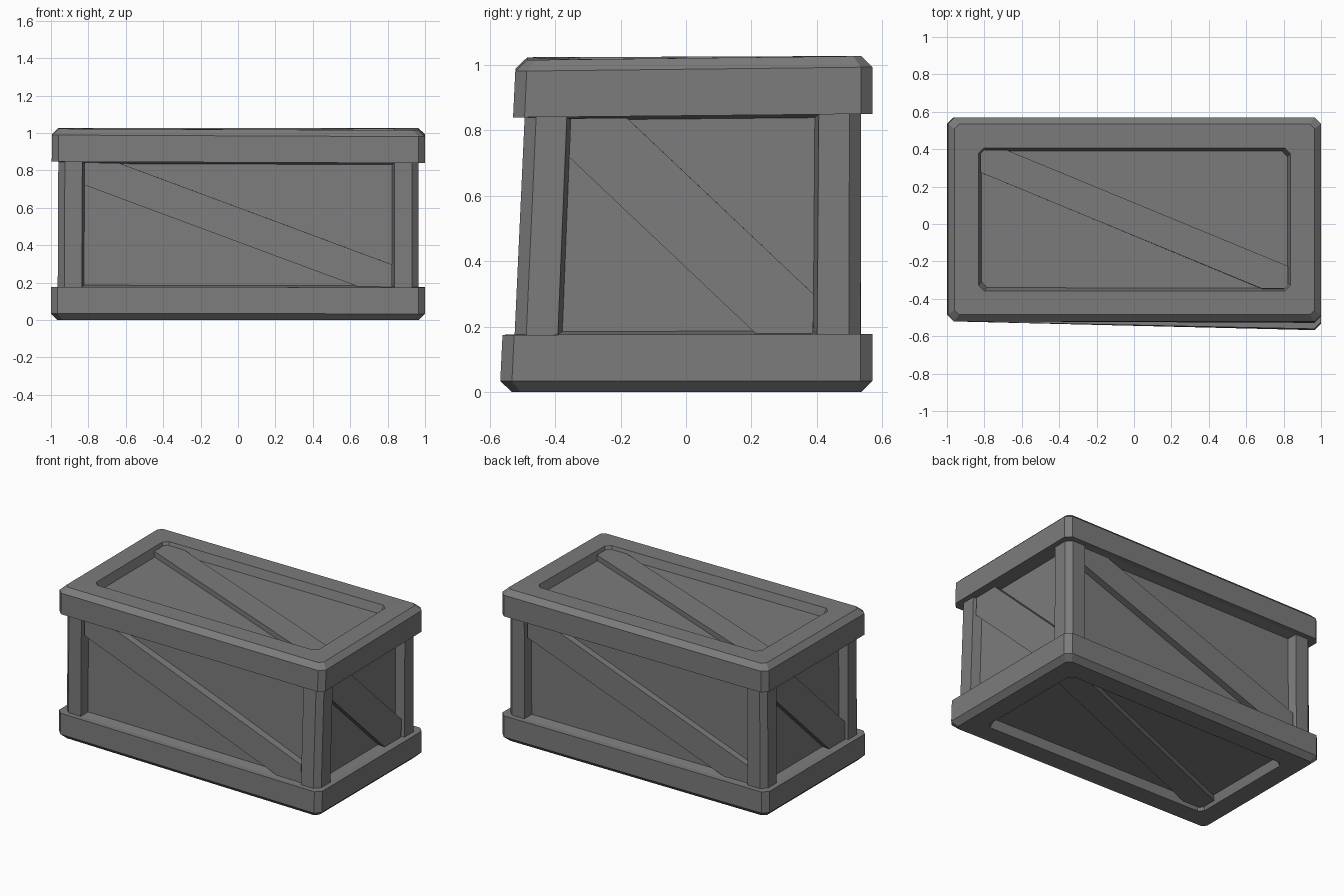
import bpy, bmesh
from mathutils import Vector

cube = bpy.data.objects.get("Cube")
if cube:
    bpy.data.objects.remove(cube)

# One dark grey for the whole crate
grey = bpy.data.materials.new("dark_grey")
grey.use_nodes = True
colour = (0.2, 0.2, 0.2, 1)
grey.diffuse_color = colour
grey.node_tree.nodes["Principled BSDF"].inputs["Base Color"].default_value = colour

# Straight crate limits before the lean is applied
X, Y0, Y1, H = 0.995, -0.52, 0.57, 1.027


def warp(p):
    """Crooked crate: the front corners are pulled slightly out of square."""
    x, y, z = p
    left, front, low = (x + X) / (2 * X), (Y1 - y) / (Y1 - Y0), 1 - z / H
    return Vector((x - 0.005 * low * (1 - left) + 0.005 * left,
                   y - 0.05 * left * front * low,
                   z - front * (1 - low) * (0.004 + 0.009 * left)))


def build(name, loops, closed):
    """Skin a stack of matching loops; join last to first, or cap the ends."""
    bm = bmesh.new()
    rings = [[bm.verts.new(warp(p)) for p in loop] for loop in loops]
    n = len(rings[0])
    for i in range(len(rings) if closed else len(rings) - 1):
        a, b = rings[i], rings[(i + 1) % len(rings)]
        for j in range(n):
            k = (j + 1) % n
            bm.faces.new((a[j], a[k], b[k], b[j]))
    if not closed:
        bm.faces.new(rings[0])
        bm.faces.new(rings[-1])
    bmesh.ops.recalc_face_normals(bm, faces=bm.faces)
    mesh = bpy.data.meshes.new(name)
    bm.to_mesh(mesh)
    bm.free()
    mesh.materials.append(grey)
    ob = bpy.data.objects.new(name, mesh)
    bpy.context.collection.objects.link(ob)


def cut_rect(inset, z, c):
    """Rectangle with cut corners, inset from the crate outline."""
    x, a, b = X - inset, Y0 + inset, Y1 - inset
    return [(-x + c, a, z), (x - c, a, z), (x, a + c, z), (x, b - c, z),
            (x - c, b, z), (-x + c, b, z), (-x, b - c, z), (-x, a + c, z)]


# Lid and base frames: inset, height and corner cut along the rim profile
rim = [(0, 0.85, 0.035), (0, 0.993, 0.035), (0.035, H, 0.025), (0.163, H, 0.03),
       (0.18, 0.97, 0.03), (0.18, 0.84, 0.03), (0.095, 0.84, 0.01), (0.035, 0.85, 0.03)]
build("lid_frame", [cut_rect(*r) for r in rim], True)
build("base_frame", [cut_rect(d, H - z, c) for d, z, c in rim], True)

# Inner box whose faces are the recessed panels
build("panels", [cut_rect(0.095, z, 0.01) for z in (0.057, H - 0.057)], False)

# Corner posts with a chamfered outer edge
section = [(0.035, 0), (0, 0.035), (0, 0.128), (0.06, 0.14), (0.14, 0.06), (0.128, 0)]
for sx, side in ((1, "left"), (-1, "right")):
    for sy, edge, end in ((1, Y1, "back"), (-1, Y0, "front")):
        build(f"{end}_{side}_post",
              [[(sx * (X - 0.035 - p), edge - sy * (0.035 + q), z) for p, q in section]
               for z in (0.15, H - 0.15)], False)


def brace(name, u0, u1, v0, v1, a, place):
    """Diagonal plank from the upper left to the lower right of a panel."""
    b = 0.12
    outline = [(u0, v1), (u0 + a, v1), (u1, v0 + b), (u1, v0), (u1 - a, v0), (u0, v1 - b)]
    build(name, [[place(u, v, d) for u, v in outline] for d in (0.05, 0.095 + 0.01)], False)


low, high = 0.18, 0.845
T = 0.82
brace("front_brace", -T, T, low, high, 0.18, lambda u, v, d: (u, Y0 + d, v))
brace("back_brace", -T, T, low, high, 0.18, lambda u, v, d: (-u, Y1 - d, v))
brace("left_brace", -0.345, 0.395, low, high, 0.17, lambda u, v, d: (X - d, u, v))
brace("right_brace", -0.395, 0.345, low, high, 0.17, lambda u, v, d: (d - X, -u, v))
brace("lid_brace", -T, T, -0.345, 0.395, 0.14, lambda u, v, d: (u, v, H + 0.03 - d))
brace("floor_brace", -T, T, -0.395, 0.345, 0.14, lambda u, v, d: (u, -v, d - 0.03))
